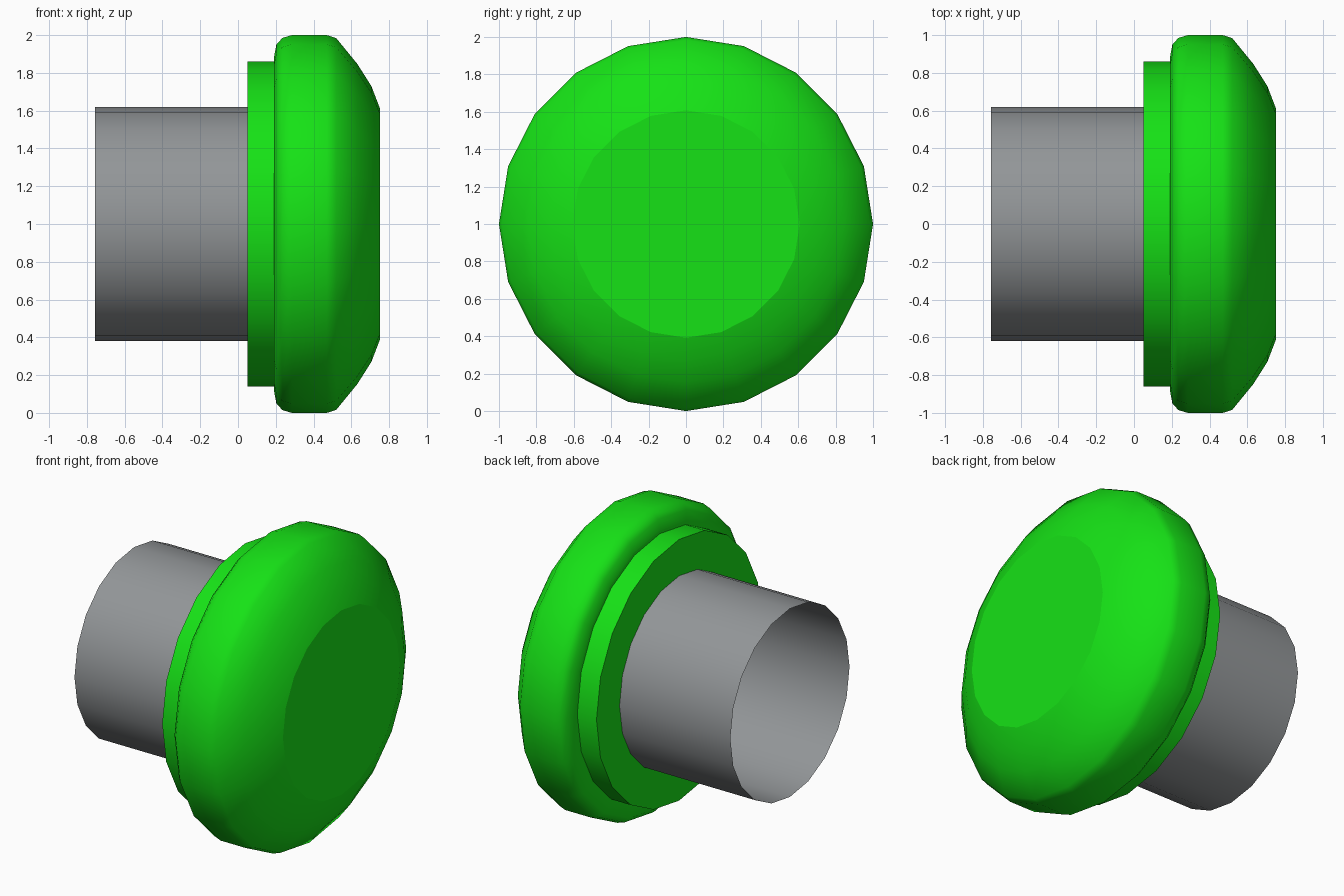
import bpy, bmesh, math

if "Cube" in bpy.data.objects:
    bpy.data.objects.remove(bpy.data.objects["Cube"])

SIDES = 20
CENTRE_Z = 1.0


def material(name, colour):
    m = bpy.data.materials.new(name)
    m.diffuse_color = (*colour, 1)
    m.use_nodes = True
    m.node_tree.nodes["Principled BSDF"].inputs["Base Color"].default_value = m.diffuse_color
    return m


def lathe(name, profile, mat, cap_start=False, cap_end=False, angle=40):
    """Revolve (x, radius) points around the horizontal x axis."""
    bm = bmesh.new()
    rings = []
    for x, r in profile:
        ring = []
        for i in range(SIDES):
            a = 2 * math.pi * i / SIDES
            ring.append(bm.verts.new((x, r * math.cos(a), CENTRE_Z + r * math.sin(a))))
        rings.append(ring)
    for r0, r1 in zip(rings, rings[1:]):
        for i in range(SIDES):
            j = (i + 1) % SIDES
            bm.faces.new((r0[j], r0[i], r1[i], r1[j]))
    if cap_start:
        bm.faces.new(rings[0][::-1])
    if cap_end:
        bm.faces.new(rings[-1])
    me = bpy.data.meshes.new(name)
    bm.to_mesh(me)
    bm.free()
    me.materials.append(mat)
    ob = bpy.data.objects.new(name, me)
    bpy.context.collection.objects.link(ob)
    bpy.ops.object.select_all(action='DESELECT')
    ob.select_set(True)
    bpy.context.view_layer.objects.active = ob
    bpy.ops.object.shade_smooth_by_angle(angle=math.radians(angle))
    return ob


green = material("bright green", (0.008, 0.76, 0.008))
grey = material("mid grey", (0.29, 0.305, 0.315))

# Open-ended hollow shaft
lathe("shaft", [(-0.757, 0.62), (0.05, 0.62)], grey)

# Collar disc behind the button
lathe("collar", [(0.05, 0.86), (0.195, 0.86)], green, cap_start=True)

# Rounded button head with a flat front
lathe("button_head", [(0.19, 0.88), (0.203, 0.95), (0.235, 0.985), (0.285, 1.0),
                      (0.47, 1.0), (0.52, 0.984), (0.632, 0.847),
                      (0.706, 0.73), (0.753, 0.608)],
      green, cap_start=True, cap_end=True, angle=60)
